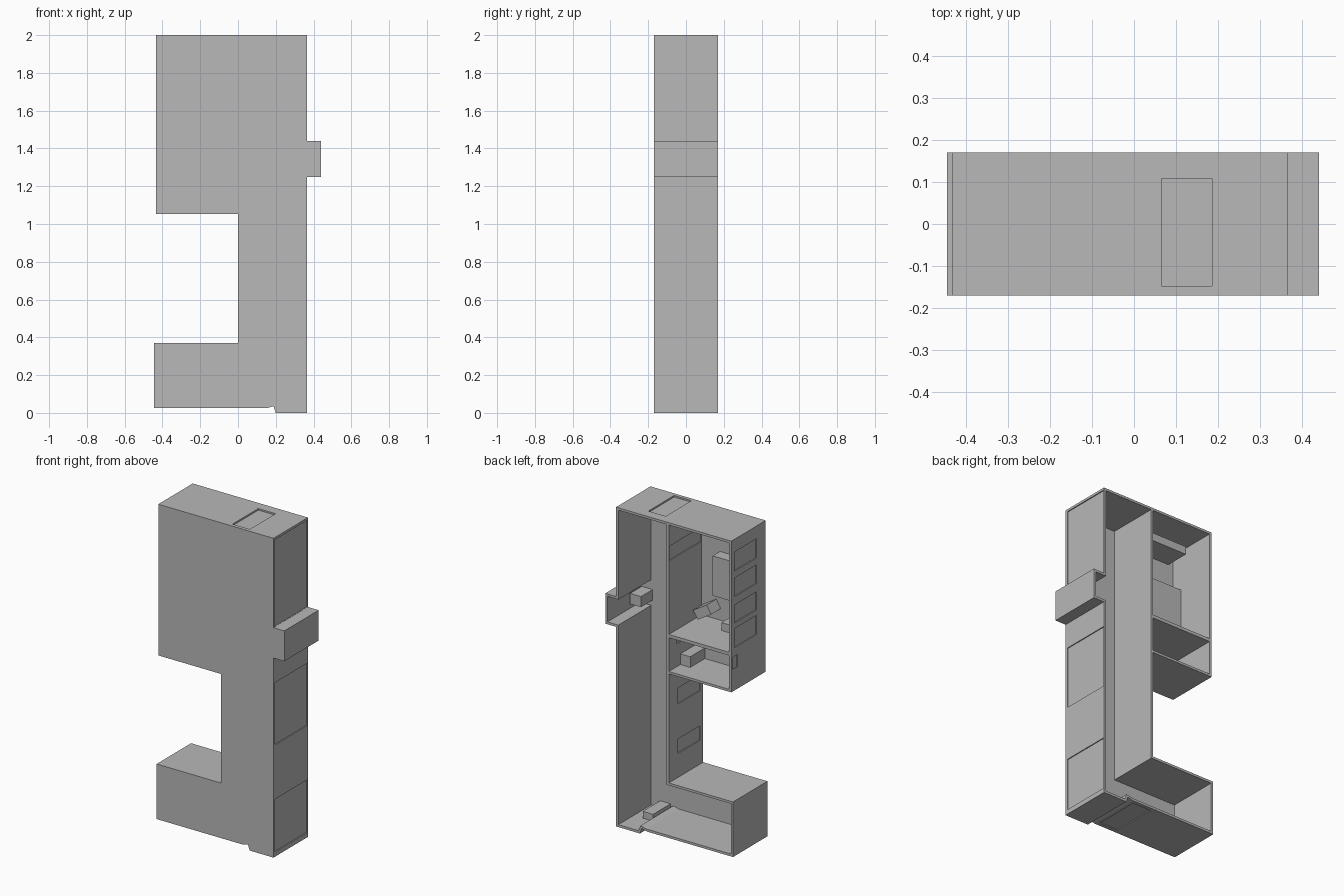
import bpy, math

if "Cube" in bpy.data.objects:
    bpy.data.objects.remove(bpy.data.objects["Cube"], do_unlink=True)

grey = bpy.data.materials.new("plain_grey")
grey.use_nodes = True
colour = (0.48, 0.48, 0.48, 1)
grey.diffuse_color = colour
grey.node_tree.nodes["Principled BSDF"].inputs["Base Color"].default_value = colour

WALL = 0.015
FRONT, BACK = -0.17, 0.17
INNER = FRONT + WALL


def prism(name, profile, y0, y1):
    """Extrude an x-z outline from y0 to y1."""
    n = len(profile)
    verts = [(x, y, z) for y in (y0, y1) for x, z in profile]
    faces = [list(range(n)), list(range(2 * n - 1, n - 1, -1))]
    faces += [[i, i + n, (i + 1) % n + n, (i + 1) % n] for i in range(n)]
    mesh = bpy.data.meshes.new(name)
    mesh.from_pydata(verts, [], faces)
    mesh.update()
    mesh.materials.append(grey)
    obj = bpy.data.objects.new(name, mesh)
    bpy.context.collection.objects.link(obj)
    return obj


def box(name, x0, x1, y0, y1, z0, z1):
    return prism(name, [(x0, z1), (x0, z0), (x1, z0), (x1, z1)][::1], y0, y1)


def cut(target, cutter):
    cutter.hide_render = True
    mod = target.modifiers.new("cut", "BOOLEAN")
    mod.operation = "DIFFERENCE"
    mod.solver = "EXACT"
    mod.object = cutter
    bpy.context.view_layer.objects.active = target
    bpy.ops.object.modifier_apply(modifier=mod.name)
    bpy.data.objects.remove(cutter, do_unlink=True)


# Housing outline, counter-clockwise from the top right
outline = [(0.365, 2), (-0.433, 2), (-0.433, 1.053), (0, 1.053), (0, 0.37),
           (-0.445, 0.37), (-0.445, 0.025), (0.15, 0.025), (0.188, 0.035),
           (0.2, 0), (0.365, 0), (0.365, 1.25), (0.44, 1.25),
           (0.44, 1.44), (0.365, 1.44)]
housing = prism("housing", outline, FRONT, BACK)

# Tall shaft joined to the lower room and the side bay, open at the back
shaft = [(0.35, 1.985), (0.015, 1.985), (0.015, 0.355), (-0.43, 0.355),
         (-0.43, 0.04), (0.155, 0.04), (0.197, 0.05), (0.21, 0.015),
         (0.35, 0.015), (0.35, 1.265), (0.425, 1.265), (0.425, 1.425),
         (0.35, 1.425)]
cut(housing, prism("shaft_space", shaft, INNER, BACK + 0.1))

# Upper room and the low room under its shelf
for z0, z1 in ((1.3, 1.985), (1.068, 1.28)):
    cut(housing, box("room_space", -0.418, 0, INNER, BACK + 0.1, z0, z1))

# Shallow panels on the right-hand wall
D = 0.006
for z0, z1 in ((1.441, 1.985), (0.7, 1.09), (0.03, 0.36)):
    cut(housing, box("panel_space", 0.365 - D, 0.42, INNER, 0.166, z0, z1))

# Windows on the opposite outer wall
for z0, z1 in ((1.8, 1.92), (1.64, 1.757), (1.475, 1.588), (1.32, 1.44)):
    cut(housing, box("window_space", -0.5, -0.433 + D, -0.077, 0.14, z0, z1))
cut(housing, box("hatch_space", -0.5, -0.433 + D, 0.11, 0.16, 1.19, 1.267))

# Panels on the middle wall
for y0, y1, z0, z1 in ((-0.14, 0.08, 0.83, 0.93), (-0.14, 0.08, 0.52, 0.61),
                       (-0.15, 0.165, 1.76, 1.85), (0.05, 0.09, 1.21, 1.27)):
    cut(housing, box("middle_panel_space", -0.05, D, y0, y1, z0, z1))

# Roof hatch and floor panel
cut(housing, box("roof_space", 0.065, 0.185, -0.147, 0.108, 1.99, 2.1))
cut(housing, box("floor_space", 0, 0.13, -0.147, 0.147, -0.1, 0.025 + D))

# Fittings fixed to the inside of the front plate
PLATE = INNER - 0.004
fittings = {
    "bay_block": (0.34, 0.416, PLATE, -0.04, 1.3, 1.366),
    "wall_cabinet": (-0.42, -0.127, PLATE, -0.083, 1.48, 1.73),
    "ceiling_beam": (-0.385, -0.06, PLATE, 0, 1.915, 1.965),
    "shelf_block": (-0.3, -0.215, PLATE, -0.045, 1.298, 1.35),
    "counter_end": (-0.068, 0.003, PLATE, 0.055, 1.066, 1.135),
    "counter": (-0.42, -0.066, PLATE, -0.09, 1.066, 1.134),
    "floor_step": (0.215, 0.287, PLATE, 0.018, 0.013, 0.058),
}
for name, size in fittings.items():
    box(name, *size)

# Tilted block on the front plate
tilted = box("tilted_block", -0.055, 0.055, -0.05, 0.05, -0.03, 0.03)
tilted.rotation_euler = (0, math.radians(32), 0)
tilted.location = (-0.07, INNER + 0.045, 1.37)
